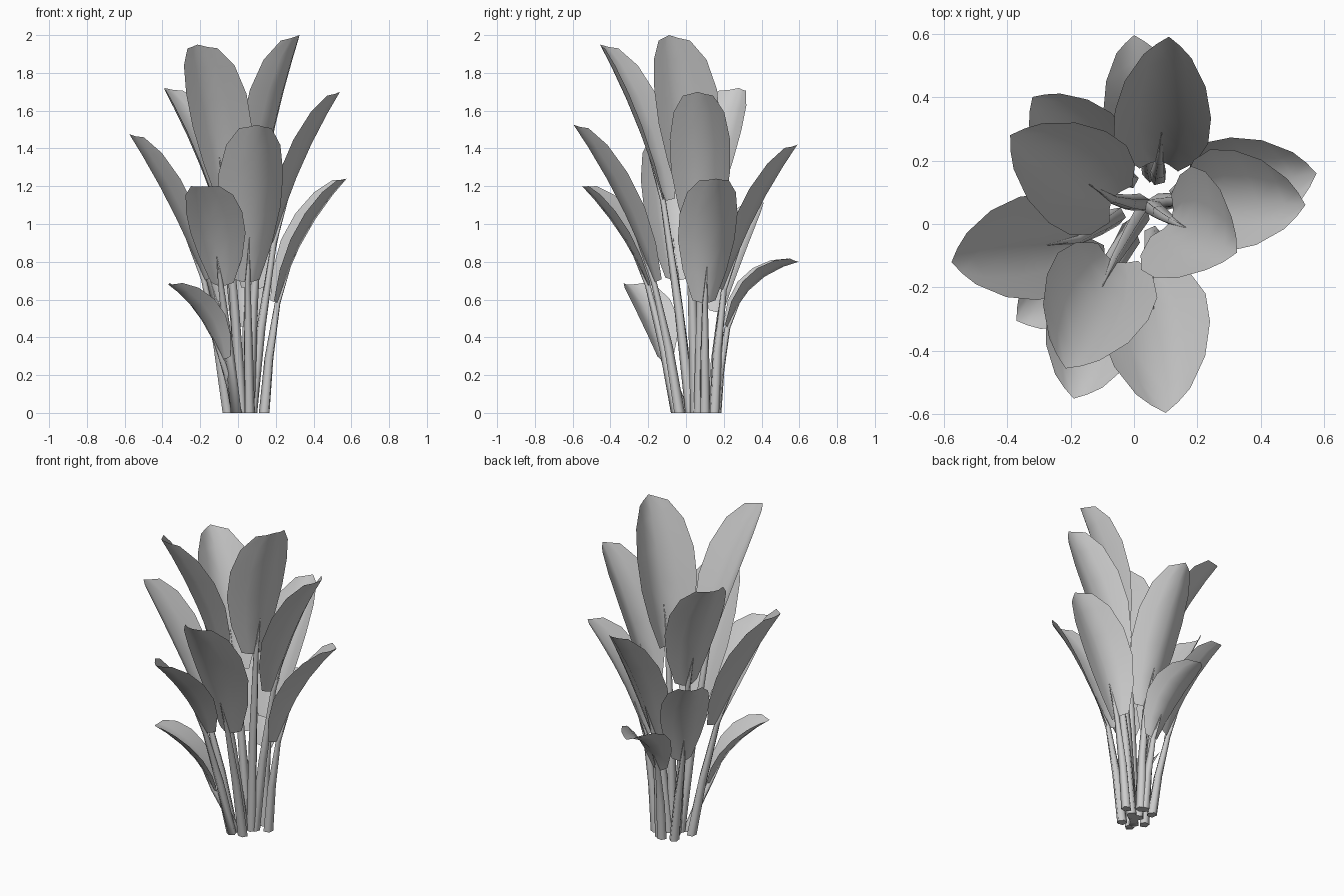
import bpy, math
from mathutils import Vector

if "Cube" in bpy.data.objects:
    bpy.data.objects.remove(bpy.data.objects["Cube"])

# leaf start on stem, leaf tip, half width, upward bow of the midrib
LEAVES = [
    ((-0.065, -0.12, 1.12), (-0.215, -0.455, 1.95), 0.175, 0.025),
    ((0.12, 0.01, 1.14), (0.325, -0.09, 2.0), 0.185, 0.02),
    ((-0.07, 0.08, 0.96), (-0.39, 0.28, 1.72), 0.170, 0.03),
    ((0.19, 0.08, 0.90), (0.54, 0.06, 1.70), 0.160, 0.03),
    ((0.05, -0.17, 0.69), (0.10, -0.595, 1.525), 0.172, 0.03),
    ((-0.18, -0.05, 0.70), (-0.575, -0.12, 1.475), 0.165, 0.02),
    ((0.08, 0.20, 0.65), (0.11, 0.59, 1.42), 0.152, 0.03),
    ((0.21, 0.10, 0.58), (0.575, 0.16, 1.24), 0.155, 0.045),
    ((-0.09, -0.20, 0.67), (-0.19, -0.55, 1.2), 0.155, 0.03),
    ((-0.10, 0.18, 0.53), (-0.32, 0.40, 1.12), 0.140, 0.03),
    ((0.04, 0.22, 0.45), (0.00, 0.595, 0.80), 0.122, 0.07),
    ((-0.085, -0.12, 0.28), (-0.37, -0.305, 0.68), 0.125, 0.045),
]
# position along the leaf, relative width
OUTLINE = [(0, .40), (.2, .76), (.42, .98), (.64, 1), (.85, .84), (1, .5)]
ACROSS = [-1, -.5, 0, .5, 1]
SIDES = 5


def add_mesh(name, verts, faces, angle):
    me = bpy.data.meshes.new(name)
    me.from_pydata([tuple(v) for v in verts], [], faces)
    ob = bpy.data.objects.new(name, me)
    bpy.context.collection.objects.link(ob)
    bpy.ops.object.select_all(action='DESELECT')
    ob.select_set(True)
    bpy.context.view_layer.objects.active = ob
    bpy.ops.object.shade_smooth_by_angle(angle=math.radians(angle))
    return ob


def midrib(start, tip, normal, bow):
    return lambda t: start.lerp(tip, t) + normal * (4 * bow * t * (1 - t))


def leaf(name, rib, side, normal, half):
    verts, faces, n = [], [], len(ACROSS)
    for t, w in OUTLINE:
        for u in ACROSS:
            # channelled cross-section, edges swept back at the tip
            lift = abs(u) ** 1.4 * 0.55 * half * w
            along = t - 0.05 * abs(u) * t ** 3
            verts.append(rib(along) + side * (u * half * w) + normal * lift)
    for i in range(len(OUTLINE) - 1):
        for j in range(n - 1):
            a = i * n + j
            faces.append((a, a + 1, a + n + 1, a + n))
    return add_mesh(name, verts, faces, 60)


def stem(name, points, radii, side, out):
    verts, faces = [], []
    for p, r in zip(points, radii):
        for k in range(SIDES):
            a = 2 * math.pi * k / SIDES
            verts.append(p + (side * math.cos(a) + out * math.sin(a)) * r)
    for i in range(len(points) - 1):
        for k in range(SIDES):
            a, b = i * SIDES + k, i * SIDES + (k + 1) % SIDES
            faces.append((a, b, b + SIDES, a + SIDES))
    faces.append(tuple(reversed(range(SIDES))))
    return add_mesh(name, verts, faces, 80)


for i, (s, e, half, bow) in enumerate(LEAVES, 1):
    s, e = Vector(s), Vector(e)
    d = (e - s).normalized()
    side = Vector((-d.y, d.x, 0)).normalized()
    out = Vector((d.x, d.y, 0)).normalized()
    normal = d.cross(side).normalized()
    if normal.z < 0:
        normal = -normal
    rib = midrib(s, e, normal, bow)
    leaf(f"leaf_{i}", rib, side, normal, half)
    # stem rises from the clump (tall ones in its middle), ending as a spike under the midrib
    f = 0.2 if s.z > 0.85 else 0.5
    base = Vector((f * s.x + 0.035, f * s.y + 0.05, 0))
    mid = base.lerp(s, 0.5) - out * 0.01
    stem(f"stem_{i}", [base, mid, s, rib(0.28)], [0.03, 0.025, 0.016, 0.001], side, out)
